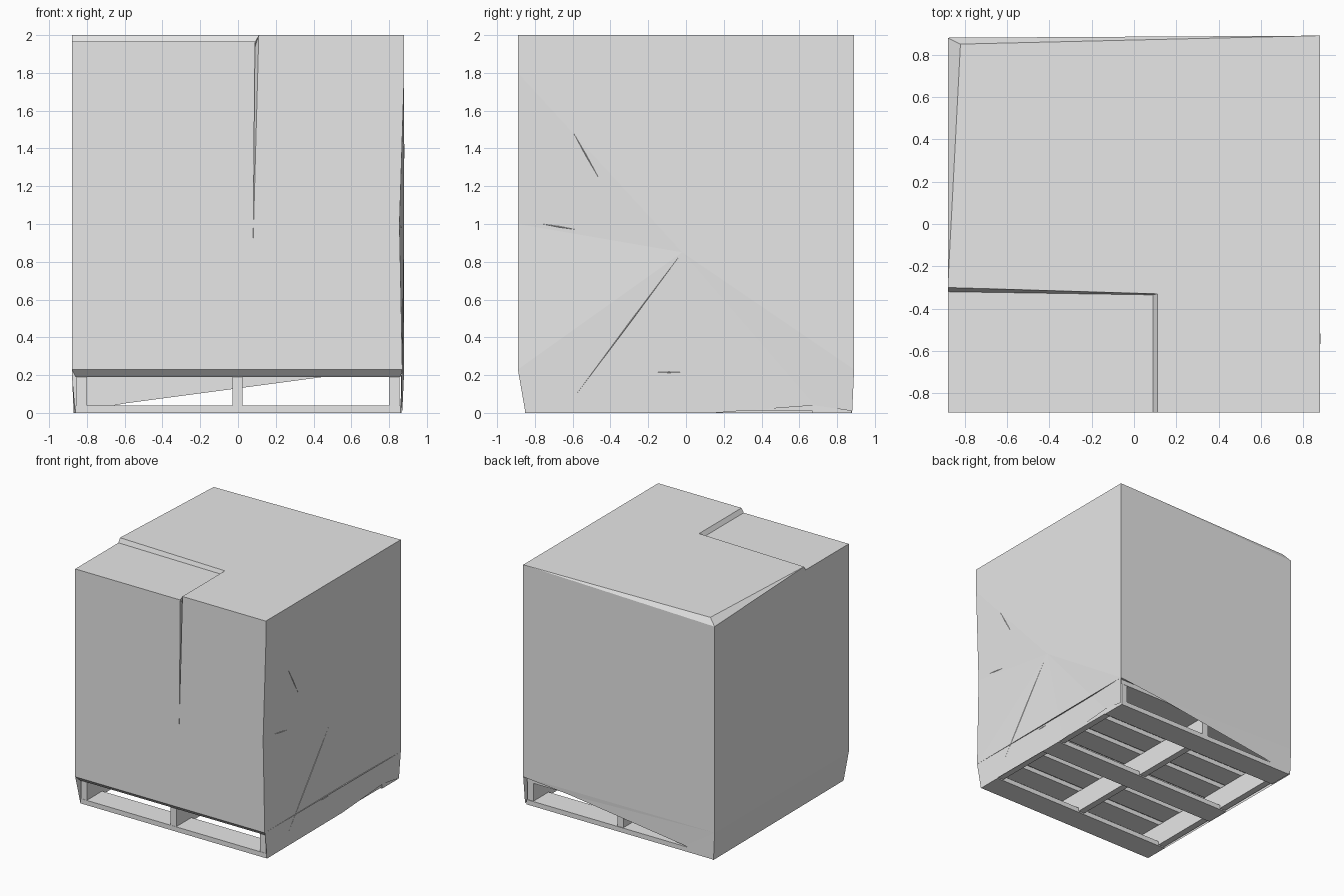
import bpy, bmesh
from mathutils import Vector
from mathutils.bvhtree import BVHTree

if "Cube" in bpy.data.objects:
    bpy.data.objects.remove(bpy.data.objects["Cube"])

grey = bpy.data.materials.new("plain_grey")
grey.diffuse_color = (0.8, 0.8, 0.8, 1)
grey.use_nodes = True
grey.node_tree.nodes["Principled BSDF"].inputs["Base Color"].default_value = grey.diffuse_color


def finish(name, bm):
    mesh = bpy.data.meshes.new(name)
    bm.to_mesh(mesh)
    mesh.materials.append(grey)
    obj = bpy.data.objects.new(name, mesh)
    bpy.context.collection.objects.link(obj)
    return obj


def box(name, x0, x1, y0, y1, z0, z1):
    bm = bmesh.new()
    bmesh.ops.create_cube(bm, size=1)
    for v in bm.verts:
        v.co = ((x0 + x1) / 2 + v.co.x * (x1 - x0),
                (y0 + y1) / 2 + v.co.y * (y1 - y0),
                (z0 + z1) / 2 + v.co.z * (z1 - z0))
    return finish(name, bm)


# Named corners of the wrapped load
P = {
    "fl": (-.88, -.89, .23), "fr": (.87, -.89, .23),
    "bl": (-.88, .88, .23), "br": (.88, .89, .23),
    "fl_foot": (-.86, -.85, 0), "fr_foot": (.865, -.85, 0),
    "bl_foot": (-.87, .88, 0), "br_foot": (.87, .88, .01),
    "hem_a": (.86, .15, 0), "hem_b": (.865, .68, .04),
    "back_a": (-.6, .88, .05), "back_b": (.45, .885, .19),
    "dent": (.855, -.89, 1.0), "dent_top": (.88, -.89, 1.8),
    "bulge": (.878, -.02, .85),
    "fr_top": (.88, -.89, 2), "br_top": (.88, .89, 2),
    "bl_top": (-.82, .85, 2), "bl_low": (-.88, .88, 1.95),
    "step_l": (-.88, -.30, 2), "step_c": (.11, -.33, 2), "step_f": (.11, -.89, 2),
    "low_l": (-.88, -.32, 1.965), "low_c": (.09, -.335, 1.965),
    "low_f": (.09, -.89, 1.965), "low_fl": (-.88, -.89, 1.965),
    "slit": (.08, -.89, .9), "slit_in": (.088, -.86, 1.93),
    "deck_l": (-.86, -.85, .19), "deck_r": (.86, -.85, .19),
}
faces = [
    # front with its tapering slit
    "fl fr dent dent_top fr_top step_f slit low_f low_fl",
    "slit step_f slit_in", "slit slit_in low_f", "step_f low_f slit_in",
    # top, lowered front corner and the step between
    "step_f fr_top br_top bl_top step_l step_c",
    "low_fl low_f low_c low_l",
    "low_f step_f step_c low_c", "low_c step_c step_l low_l",
    # crumpled back left corner
    "step_l bl_top bl_low", "bl_top br_top bl_low",
    # left side with skirt
    "fl low_fl low_l step_l bl_low bl", "fl bl bl_foot fl_foot",
    # back with drooping hem
    "br bl bl_low br_top", "br back_b back_a bl_foot bl",
    # underside and tucked front hem
    "fl bl br fr", "fl deck_l deck_r fr",
]
# right side fans out from the bulge
ring = ("fr_foot hem_a hem_b br_foot br br_top fr_top dent_top dent fr").split()
faces += [f"bulge {a} {b}" for a, b in zip(ring, ring[1:] + ring[:1])]

bm = bmesh.new()
V = {k: bm.verts.new(co) for k, co in P.items()}
for f in faces:
    bm.faces.new([V[k] for k in f.split()])
bmesh.ops.recalc_face_normals(bm, faces=bm.faces)
bmesh.ops.triangulate(bm, faces=[f for f in bm.faces if len(f.verts) > 4])
tree = BVHTree.FromBMesh(bm)
finish("wrapped_load", bm)


# Thin creases on the right side, given as (y, z) ends
def crease(name, a, b, width=.004):
    def on_side(p, lift):
        hit = tree.ray_cast(Vector((2, p.x, p.y)), Vector((-1, 0, 0)))[0]
        return bm.verts.new((hit.x + lift, p.x, p.y))
    a, b = Vector(a), Vector(b)
    mid = (a + b) / 2
    side = (b - a).orthogonal().normalized() * width
    bm = bmesh.new()
    va, vb = on_side(a, 0), on_side(b, 0)
    s, t, top = on_side(mid + side, -.001), on_side(mid - side, -.001), on_side(mid, .003)
    for tri in ((va, s, top), (s, vb, top), (vb, t, top), (t, va, top)):
        bm.faces.new(tri)
    for f in bm.faces:
        f.normal_update()
        if f.normal.x < 0:
            f.normal_flip()
    finish(name, bm)


crease("upper_crease", (-.60, 1.49), (-.46, 1.24))
crease("middle_crease", (-.76, 1.0), (-.58, .97))
crease("long_crease", (-.58, .10), (-.02, .85))
crease("low_crease", (-.15, .215), (-.03, .215))

# Pallet: stringers front to back
for name, x0, x1 in (("left", -.855, -.80), ("middle", -.03, .025), ("right", .80, .855)):
    box(name + "_stringer", x0, x1, -.85, .87, .01, .19)

# Pallet: three bottom boards
for name, y0, y1 in (("front", -.852, -.65), ("middle", -.1, .1), ("back", .67, .875)):
    box(name + "_bottom_board", -.86, .86, y0, y1, 0, .04)

# Pallet: deck boards with gaps
n, w = 7, .2
for i in range(n):
    y = -.848 + i * (1.72 - w) / (n - 1)
    box(f"deck_board_{i + 1}", -.858, .858, y, y + w, .19, .228)
